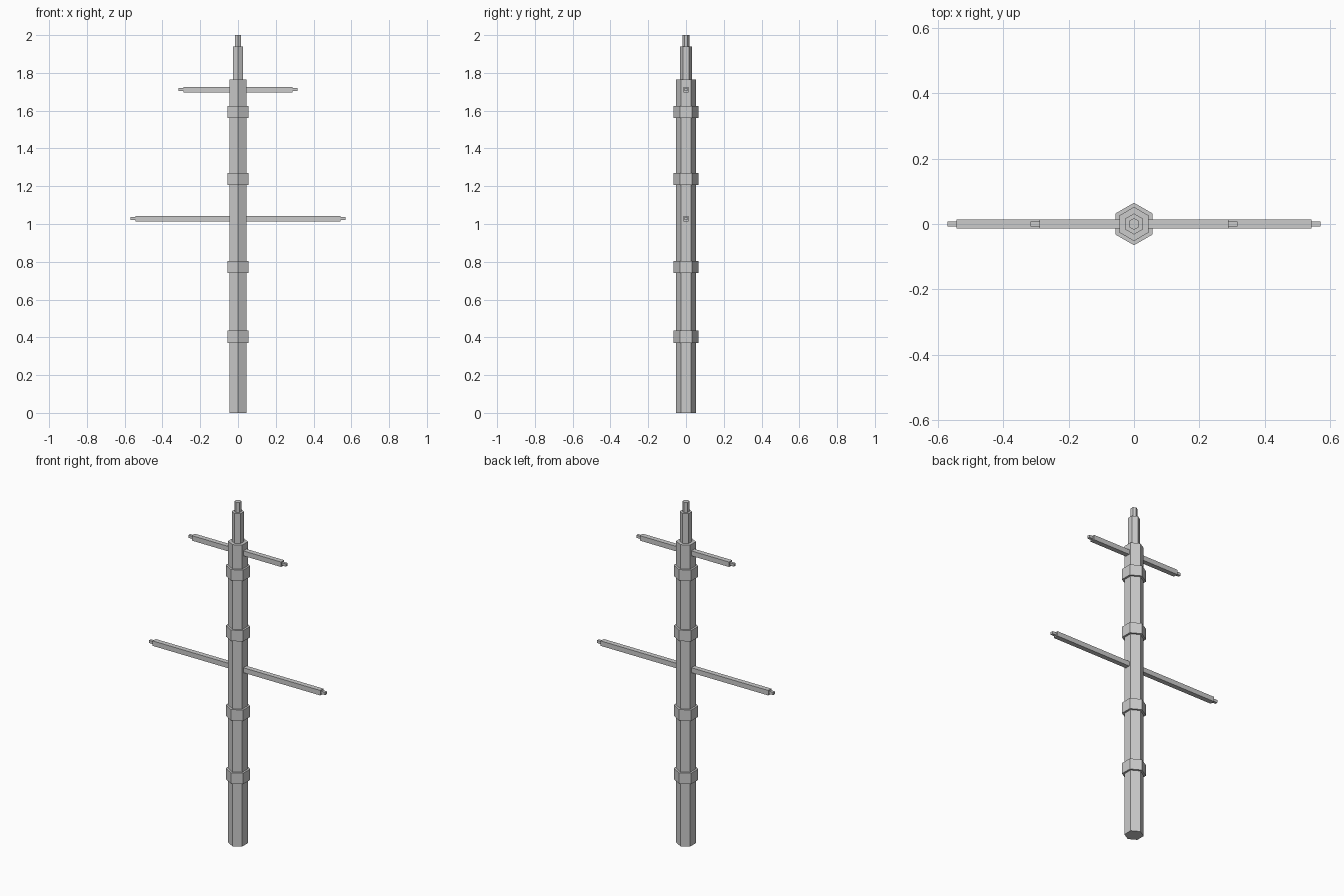
import bpy, math

if "Cube" in bpy.data.objects:
    bpy.data.objects.remove(bpy.data.objects["Cube"])


def hex_prism(name, radius, z0, z1):
    # Hexagon with corners on the y axis
    bpy.ops.mesh.primitive_cylinder_add(vertices=6, radius=radius, depth=z1 - z0,
                                        location=(0, 0, (z0 + z1) / 2))
    ob = bpy.context.object
    ob.name = name
    xs = [v.co.x for v in ob.data.vertices]
    if max(xs) > radius * 0.95:
        ob.rotation_euler.z = math.radians(30)
    return ob


def box(name, x0, x1, half, z):
    bpy.ops.mesh.primitive_cube_add(size=1, location=((x0 + x1) / 2, 0, z))
    ob = bpy.context.object
    ob.name = name
    ob.scale = (x1 - x0, 2 * half, 2 * half)
    return ob


# Mast sections
hex_prism("lower_mast", 0.052, 0, 1.765)
hex_prism("upper_mast", 0.032, 1.765, 1.94)
hex_prism("mast_tip", 0.018, 1.94, 2.0)

# Bands around the lower mast
for i, z in enumerate((0.403, 0.773, 1.238, 1.592)):
    hex_prism(f"mast_band_{i + 1}", 0.065, z - 0.032, z + 0.032)

# Yards with thin end pegs
for name, z, arm, end in (("lower_yard", 1.028, 0.543, 0.57),
                          ("upper_yard", 1.712, 0.289, 0.316)):
    box(name, -arm, arm, 0.0145, z)
    for side, s in (("left", -1), ("right", 1)):
        a, b = sorted((s * arm, s * end))
        box(f"{name}_peg_{side}", a, b, 0.008, z)
